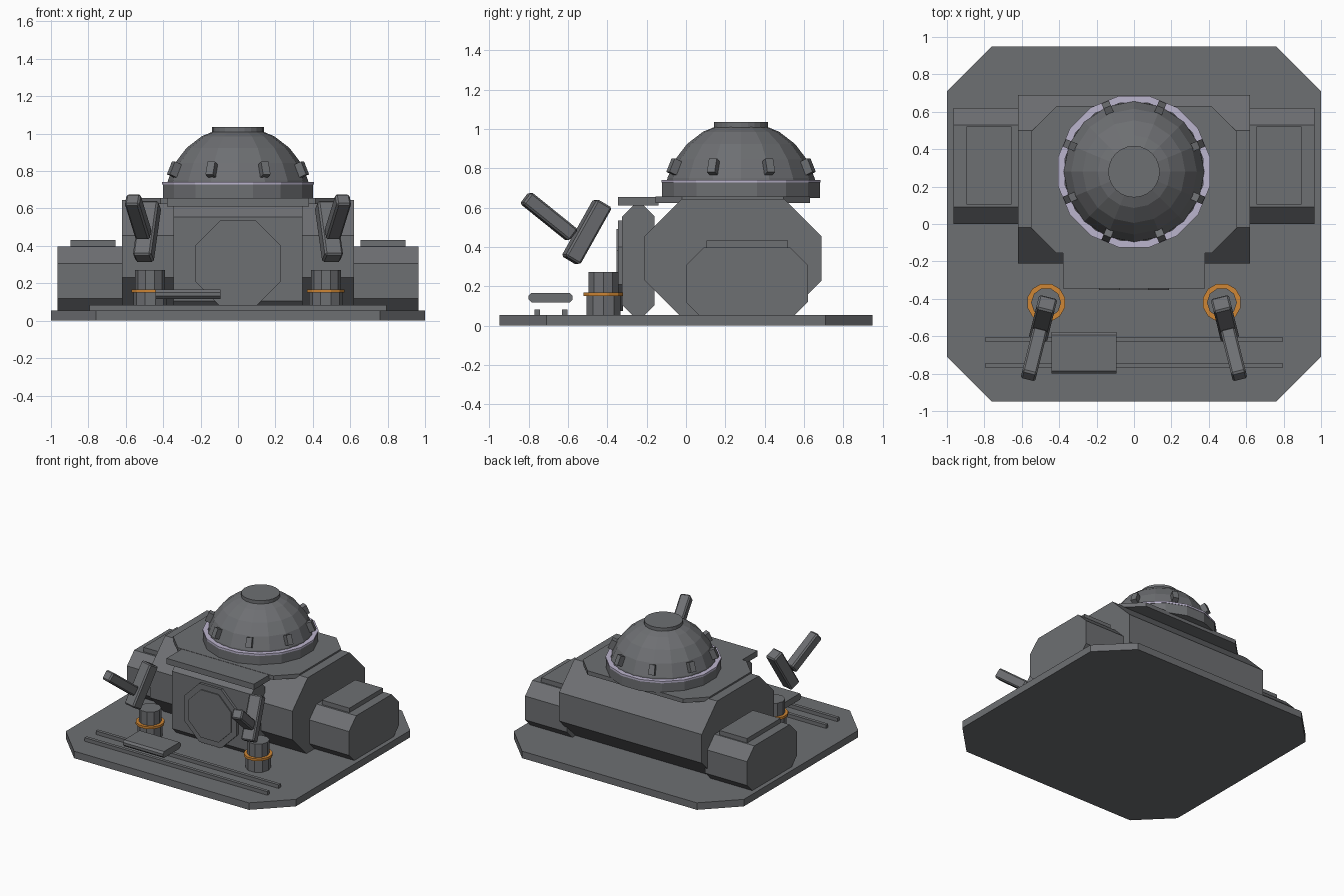
import bpy, bmesh, math
from mathutils import Matrix, Vector

if "Cube" in bpy.data.objects:
    bpy.data.objects.remove(bpy.data.objects["Cube"])


def material(name, rgb):
    m = bpy.data.materials.new(name)
    m.diffuse_color = (*rgb, 1)
    m.use_nodes = True
    m.node_tree.nodes["Principled BSDF"].inputs["Base Color"].default_value = m.diffuse_color
    return m


GREY = material("steel_grey", (0.155, 0.16, 0.17))
ORANGE = material("orange", (0.62, 0.24, 0.035))
LAVENDER = material("pale_lavender", (0.50, 0.46, 0.61))


def finish(name, bm, mat=GREY):
    bmesh.ops.recalc_face_normals(bm, faces=bm.faces)
    me = bpy.data.meshes.new(name)
    bm.to_mesh(me)
    bm.free()
    me.materials.append(mat)
    ob = bpy.data.objects.new(name, me)
    bpy.context.collection.objects.link(ob)
    return ob


def chamfered(a0, a1, b0, b1, c):
    """Rectangle outline with its four corners cut off."""
    return [(a0 + c, b0), (a1 - c, b0), (a1, b0 + c), (a1, b1 - c),
            (a1 - c, b1), (a0 + c, b1), (a0, b1 - c), (a0, b0 + c)]


def prism(name, outline, lo, hi, axis, mat=GREY):
    """Extrude an outline along x (y,z points), y (x,z points) or z (x,y points)."""
    place = {"x": lambda p, t: (t, p[0], p[1]),
             "y": lambda p, t: (p[0], t, p[1]),
             "z": lambda p, t: (p[0], p[1], t)}[axis]
    bm = bmesh.new()
    low = [bm.verts.new(place(p, lo)) for p in outline]
    high = [bm.verts.new(place(p, hi)) for p in outline]
    n = len(outline)
    bm.faces.new(low)
    bm.faces.new(high)
    for i in range(n):
        j = (i + 1) % n
        bm.faces.new((low[i], low[j], high[j], high[i]))
    return finish(name, bm, mat)


def box(name, x0, x1, y0, y1, z0, z1):
    return prism(name, [(x0, y0), (x1, y0), (x1, y1), (x0, y1)], z0, z1, "z")


def lathe(name, profile, cx, cy, sides, turn=0.0, mat=GREY, closed=False):
    """Spin (radius, z) points about a vertical axis; ends are capped unless closed."""
    bm = bmesh.new()
    rings = []
    for r, z in profile:
        angles = [math.tau * i / sides + turn for i in range(sides)]
        rings.append([bm.verts.new((cx + r * math.cos(a), cy + r * math.sin(a), z))
                      for a in angles])
    pairs = list(zip(rings, rings[1:]))
    if closed:
        pairs.append((rings[-1], rings[0]))
    else:
        bm.faces.new(rings[0])
        bm.faces.new(rings[-1])
    for a, b in pairs:
        for i in range(sides):
            j = (i + 1) % sides
            bm.faces.new((a[i], a[j], b[j], b[i]))
    return finish(name, bm, mat)


def oriented_box(name, centre, size, matrix, bevel=0.0):
    bm = bmesh.new()
    bmesh.ops.create_cube(bm, size=1)
    bmesh.ops.scale(bm, vec=size, verts=bm.verts)
    if bevel:
        bmesh.ops.bevel(bm, geom=bm.edges[:], offset=bevel, segments=1, affect="EDGES")
    bm.transform(Matrix.Translation(Vector(centre)) @ matrix)
    return finish(name, bm)


# Ground plate, main hull and roof plate
prism("base_plate", chamfered(-1, 1, -0.95, 0.95, 0.24), 0, 0.055, "z")
prism("hull", chamfered(-0.21, 0.69, 0.04, 0.645, 0.19), -0.62, 0.62, "x")
prism("roof_plate", chamfered(-0.55, 0.55, -0.155, 0.63, 0.135), 0.625, 0.657, "z")

# Entrance block with lintel and octagonal door
prism("entrance_block", chamfered(-0.325, -0.16, 0.05, 0.61, 0.055), -0.345, 0.345, "x")
box("lintel", -0.38, 0.38, -0.345, -0.14, 0.61, 0.655)
prism("door_frame", chamfered(-0.23, 0.23, 0.075, 0.535, 0.135), -0.345, -0.32, "y")
prism("door_panel", chamfered(-0.187, 0.187, 0.118, 0.492, 0.11), -0.353, -0.34, "y")

# Side pods with raised pads
for side, s in (("left", -1), ("right", 1)):
    prism(side + "_pod", chamfered(0, 0.62, 0.03, 0.397, 0.09), s * 0.6, s * 0.965, "x")
    x0, x1 = sorted((s * 0.655, s * 0.895))
    box(side + "_pod_pad", x0, x1, 0.105, 0.52, 0.39, 0.432)

# Dome on a collar, with a flat cap
DY, DZ, DR = 0.28, 0.65, 0.388
TURN = math.pi / 16
lathe("dome_collar", [(0.41, 0.65), (0.41, 0.73)], 0, DY, 16, TURN)
lathe("dome_trim", [(0.413, 0.727), (0.413, 0.742), (0.375, 0.742), (0.375, 0.727)],
      0, DY, 16, TURN, LAVENDER, closed=True)
steps = [math.radians(a) for a in (0, 15, 30, 45, 60, 75)]
lathe("dome", [(DR * math.cos(a), DZ + DR * math.sin(a)) for a in steps], 0, DY, 16)
lathe("dome_cap", [(0.138, 0.99), (0.138, 1.035)], 0, DY, 24)

# Studs around the dome
for i in range(8):
    a = math.radians(22.5 + 45 * i)
    rot = Matrix.Rotation(a, 4, "Z") @ Matrix.Rotation(math.radians(-23), 4, "Y")
    oriented_box(f"dome_stud_{i}", (0.365 * math.cos(a), DY + 0.365 * math.sin(a), 0.807),
                 (0.05, 0.043, 0.075), rot)

# Pillars with orange rings, and two-piece arms above them
for side, s in (("left", -1), ("right", 1)):
    px, py = s * 0.47, -0.42
    lathe(side + "_pillar_base", [(0.09, 0.05), (0.09, 0.15)], px, py, 10)
    lathe(side + "_pillar_top", [(0.08, 0.15), (0.08, 0.272)], px, py, 10)
    lathe(side + "_pillar_ring", [(0.104, 0.15), (0.104, 0.168), (0.07, 0.168), (0.07, 0.15)],
          px, py, 12, math.pi / 12, ORANGE, closed=True)
    swing = Matrix.Rotation(s * math.radians(14), 4, "Z")
    for part, y, z, tilt, size in (
            ("lower_arm", -0.505, 0.477, -30, (0.10, 0.09, 0.335)),
            ("upper_arm", -0.697, 0.555, 52, (0.08, 0.075, 0.31))):
        x = s * (0.465 + 0.25 * (py - y))
        oriented_box(f"{side}_{part}", (x, y, z), size,
                     swing @ Matrix.Rotation(math.radians(tilt), 4, "X"), 0.01)

# Rails and the sliding tray
for i, y in enumerate((-0.757, -0.617)):
    box(f"rail_{i}", -0.795, 0.795, y - 0.013, y + 0.013, 0.05, 0.083)
prism("tray", chamfered(-0.80, -0.578, 0.117, 0.167, 0.015), -0.44, -0.093, "x")
